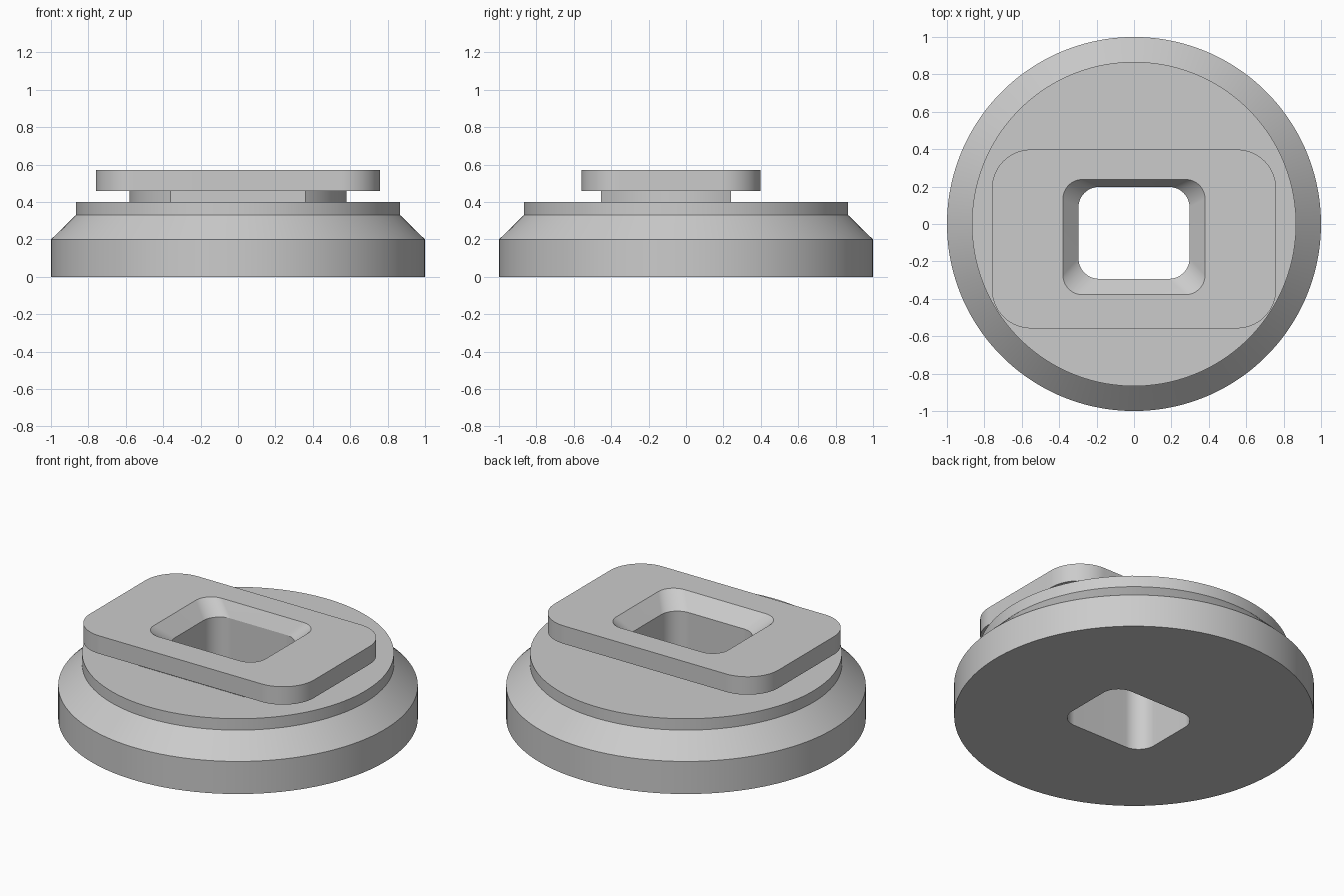
import bpy
import bmesh
from math import sin, cos, asin, pi, radians

cube = bpy.data.objects.get("Cube")
if cube:
    bpy.data.objects.remove(cube, do_unlink=True)

N = 128  # points on every outline

grey = bpy.data.materials.new("plain grey")
grey.use_nodes = True
colour = (0.6, 0.6, 0.6, 1)
grey.diffuse_color = colour
grey.node_tree.nodes["Principled BSDF"].inputs["Base Color"].default_value = colour


def circle(r, z):
    return [(r * cos(a), r * sin(a), z)
            for a in (-pi / 2 + 2 * pi * (i + 0.5) / N for i in range(N))]


def rounded_rect(half_x, y0, y1, r, z):
    """Rounded rectangle, counter-clockwise from its front right corner."""
    centres = [(half_x - r, y0 + r), (half_x - r, y1 - r),
               (r - half_x, y1 - r), (r - half_x, y0 + r)]
    per = N // 4
    points = []
    for k, (cx, cy) in enumerate(centres):
        for i in range(per):
            a = (k - 1 + i / (per - 1)) * pi / 2
            points.append((cx + r * cos(a), cy + r * sin(a), z))
    return points


def cut_circle(r, y0, y1, z):
    """Circle with its front and back sliced off flat."""
    a0, a1 = asin(y0 / r), asin(y1 / r)
    half = N // 2
    right = [(r * cos(a), r * sin(a), z)
             for a in (a0 + (a1 - a0) * i / (half - 1) for i in range(half))]
    return right + [(-x, y, z) for x, y, z in reversed(right)]


def hole(z):
    return rounded_rect(0.297, -0.293, 0.198, 0.11, z)


def ring(name, outlines):
    """Closed solid ring skinned through the outlines in turn."""
    bm = bmesh.new()
    loops = [[bm.verts.new(p) for p in outline] for outline in outlines]
    for a, b in zip(loops, loops[1:] + loops[:1]):
        for i in range(N):
            j = (i + 1) % N
            bm.faces.new((a[i], a[j], b[j], b[i]))
    bmesh.ops.recalc_face_normals(bm, faces=bm.faces)
    mesh = bpy.data.meshes.new(name)
    bm.to_mesh(mesh)
    bm.free()
    mesh.materials.append(grey)
    obj = bpy.data.objects.new(name, mesh)
    bpy.context.collection.objects.link(obj)
    bpy.ops.object.select_all(action="DESELECT")
    obj.select_set(True)
    bpy.context.view_layer.objects.active = obj
    bpy.ops.object.shade_smooth_by_angle(angle=radians(20))
    return obj


# Round base with a sloped shoulder
ring("round_base", [circle(1, 0), circle(1, 0.2), circle(0.867, 0.33),
                    circle(0.867, 0.4), hole(0.4), hole(0)])

# Recessed neck between base and plate
ring("neck", [cut_circle(0.58, -0.455, 0.24, 0.4),
              cut_circle(0.58, -0.455, 0.24, 0.46), hole(0.46), hole(0.4)])

# Top plate with a bevelled opening
ring("top_plate", [rounded_rect(0.76, -0.558, 0.398, 0.21, 0.46),
                   rounded_rect(0.76, -0.558, 0.398, 0.21, 0.57),
                   rounded_rect(0.38, -0.378, 0.238, 0.105, 0.57),
                   hole(0.485), hole(0.46)])
